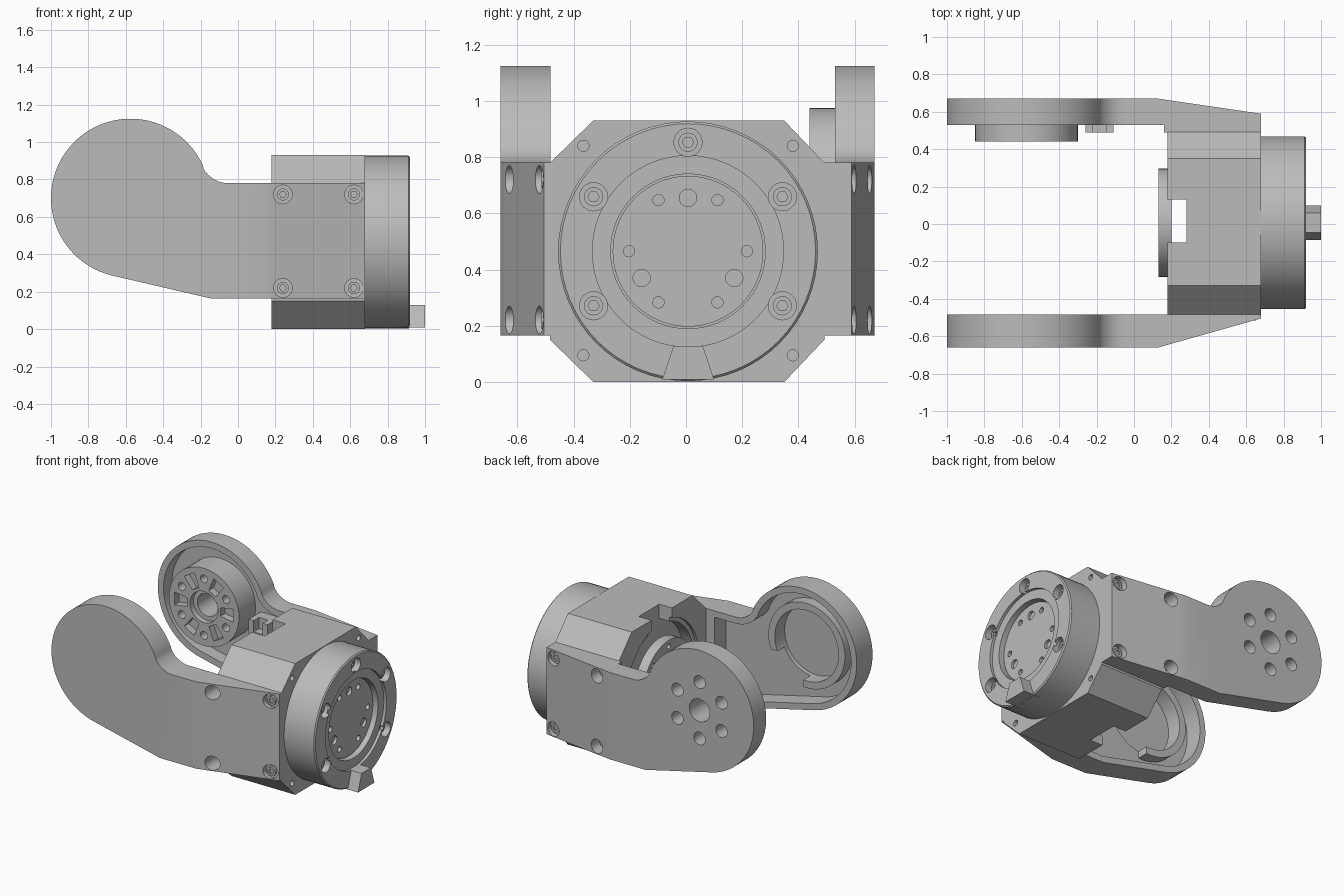
import bpy, bmesh
from math import sin, cos, pi, radians, atan2, acos, hypot

if "Cube" in bpy.data.objects:
    bpy.data.objects.remove(bpy.data.objects["Cube"], do_unlink=True)

grey = bpy.data.materials.new("machined grey")
grey.use_nodes = True
grey.diffuse_color = (0.5, 0.5, 0.5, 1)
grey.node_tree.nodes["Principled BSDF"].inputs["Base Color"].default_value = (0.5, 0.5, 0.5, 1)


def prism(name, pts, axis, a, b):
    """Extrude a flat outline along x (points are y, z) or y (points are x, z)."""
    place = (lambda p, t: (t, p[0], p[1])) if axis == "x" else (lambda p, t: (p[0], t, p[1]))
    if axis == "z":
        place = lambda p, t: (p[0], p[1], t)
    bm = bmesh.new()
    face = bm.faces.new([bm.verts.new(place(p, a)) for p in pts])
    new = bmesh.ops.extrude_face_region(bm, geom=[face])["geom"]
    for v in new:
        if isinstance(v, bmesh.types.BMVert):
            v.co["xyz".index(axis)] = b
    bmesh.ops.recalc_face_normals(bm, faces=bm.faces)
    me = bpy.data.meshes.new(name)
    bm.to_mesh(me)
    bm.free()
    me.materials.append(grey)
    ob = bpy.data.objects.new(name, me)
    bpy.context.collection.objects.link(ob)
    return ob


def arc(c, r, a0, a1, n):
    return [(c[0] + r * cos(a0 + (a1 - a0) * i / n), c[1] + r * sin(a0 + (a1 - a0) * i / n))
            for i in range(n + 1)]


def cyl(name, axis, c, r, a, b, n=48):
    return prism(name, arc(c, r, 0, 2 * pi, n)[:-1], axis, a, b)


def box(name, x0, x1, y0, y1, z0, z1):
    return prism(name, [(x0, y0), (x1, y0), (x1, y1), (x0, y1)], "z", z0, z1)


def apply(ob, mod):
    bpy.context.view_layer.objects.active = ob
    bpy.ops.object.modifier_apply(modifier=mod.name)


def combine(ob, others, operation="DIFFERENCE"):
    for other in others:
        mod = ob.modifiers.new("bool", "BOOLEAN")
        mod.operation, mod.solver, mod.object = operation, "EXACT", other
        apply(ob, mod)
        bpy.data.objects.remove(other, do_unlink=True)


def ring_pts(c, r, angles):
    return [(c[0] + r * cos(radians(a)), c[1] + r * sin(radians(a))) for a in angles]


LOBE, R = (-0.575, 0.7), 0.425
HUB = (0.007, 0.465)
TOP, LOW, FIL, FX = 0.78, 0.165, 0.155, -0.05


def arm_outline(inset, end):
    """Round lobe blended by a fillet into a straight bar."""
    touch = atan2(TOP + FIL - LOBE[1], FX - LOBE[0])
    dx, dz = -0.15 - LOBE[0], LOW - LOBE[1]
    tangent = atan2(dz, dx) - acos(R / hypot(dx, dz)) + 2 * pi
    pts = arc(LOBE, R - inset, touch, tangent, 48)
    pts += [(-0.15 + 0.11 * inset, LOW + inset), (end - inset, LOW + inset), (end - inset, TOP - inset)]
    return pts + arc((FX, TOP + FIL), FIL + inset, 1.5 * pi, pi + touch, 10)[:-1]


BOLTS = [(x, z) for x in (0.24, 0.62) for z in (0.22, 0.72)]

# Front arm: tapered bar, hollow on its inner side
front = prism("front_arm", arm_outline(0, 0.68), "y", -0.66, -0.483)
combine(front, [
    prism("taper", [(0.13, -0.66), (0.8, -0.471), (0.8, -0.8), (0.13, -0.8)], "z", 0, 1),
    prism("pocket", arm_outline(0.045, 0.16), "y", -0.61, -0.4),
    cyl("well", "y", LOBE, 0.25, -0.64, -0.5),
])
combine(front, [cyl("bore", "y", p, 0.05, -0.8, -0.5, 24) for p in BOLTS])

# C-shaped seat inside the front arm
seat = cyl("front_arm_seat", "y", LOBE, 0.30, -0.615, -0.53)
combine(seat, [cyl("seat_hole", "y", LOBE, 0.25, -0.7, -0.4),
               box("seat_gap", -0.55, -0.2, -0.7, -0.4, 0.35, 0.6)])

# Back arm: hollow, with a round output boss
back = prism("back_arm", arm_outline(0, 0.68), "y", 0.53, 0.67)
combine(back, [box("foot", 0.16, 0.68, 0.488, 0.56, LOW, TOP)], "UNION")
combine(back, [
    prism("taper", [(0.13, 0.67), (0.8, 0.572), (0.8, 0.8), (0.13, 0.8)], "z", 0, 1),
    prism("pocket", arm_outline(0.045, 0.16), "y", 0.4, 0.625),
])
combine(back, [cyl("boss", "y", LOBE, 0.275, 0.44, 0.64)], "UNION")
combine(back, [cyl("bore", "y", p, 0.05, 0.56, 0.8, 24) for p in BOLTS])
combine(back, [cyl("centre_hole", "y", LOBE, 0.08, 0.3, 0.8, 32),
               cyl("centre_step", "y", LOBE, 0.11, 0.3, 0.48, 32)])
for p in ring_pts(LOBE, 0.2, range(30, 390, 60)):
    combine(back, [cyl("hole", "y", p, 0.028, 0.3, 0.8, 16),
                   cyl("counterbore", "y", p, 0.045, 0.52, 0.8, 24)])
# Radial slots in the boss face
for k in range(6):
    a = radians(60 * k)
    u, w = (cos(a), sin(a)), (-sin(a), cos(a))
    slot = [(LOBE[0] + r * u[0] + s * w[0], LOBE[1] + r * u[1] + s * w[1])
            for r, s in ((0.13, -0.03), (0.23, -0.045), (0.23, 0.045), (0.13, 0.03))]
    combine(back, [prism("slot", slot, "y", 0.3, 0.49)])

# Cable clip on the back arm
clip = box("cable_clip", -0.26, -0.11, 0.49, 0.63, 0.56, 0.68)
combine(clip, [box("clip_gap", -0.22, -0.15, 0.4, 0.55, 0.6, 0.8)])

# Screw heads in the arm bores
for side, y0, y1 in (("front", -0.515, -0.49), ("back", 0.55, 0.58)):
    for i, p in enumerate(BOLTS):
        screw = cyl(f"{side}_arm_screw_{i}", "y", p, 0.032, y0, y1, 24)
        lo, hi = (-0.6, -0.505) if y0 < 0 else (0.57, 0.7)
        combine(screw, [cyl("socket", "y", p, 0.018, lo, hi, 6)])

# Eight-sided housing, open at the rear, notched above and below
body = prism("housing", [(-0.33, 0), (0.35, 0), (0.492, 0.15), (0.492, 0.78), (0.35, 0.93),
                         (-0.33, 0.93), (-0.484, 0.78), (-0.484, 0.15)], "x", 0.18, 0.68)
combine(body, [cyl("cavity", "x", HUB, 0.38, 0.1, 0.28),
               cyl("cavity_step", "x", HUB, 0.41, 0.1, 0.2),
               box("notch", 0.1, 0.28, -0.1, 0.13, -0.2, 1.2)])
combine(body, [cyl("pin_hole", "x", (y, z), 0.02, 0.62, 0.8, 16)
               for y in (-0.365, 0.38) for z in (0.095, 0.84)])

# Rear bearing disc and its side supports
disc = cyl("rear_disc", "x", HUB, 0.29, 0.13, 0.2)
combine(disc, [cyl("recess", "x", HUB, 0.2, 0.0, 0.165), cyl("bore", "x", HUB, 0.09, 0.0, 0.4, 32)])
combine(disc, [cyl("hole", "x", p, 0.018, 0.0, 0.165, 12)
               for p in ring_pts(HUB, 0.245, range(0, 360, 45))])
for side, y in (("front", -0.2), ("back", 0.21)):
    box(f"{side}_disc_support", 0.19, 0.3, y - 0.04, y + 0.04, 0.37, 0.56)

# Round output flange with stepped recess
flange = cyl("output_flange", "x", HUB, 0.462, 0.67, 0.92, 64)
bevel = flange.modifiers.new("edge", "BEVEL")
bevel.width, bevel.segments = 0.008, 1
bevel.limit_method, bevel.angle_limit = "ANGLE", radians(60)
apply(flange, bevel)
combine(flange, [cyl("step", "x", HUB, 0.34, 0.9, 1.1, 64),
                 cyl("recess", "x", HUB, 0.275, 0.84, 1.1, 64)])
FLANGE_BOLTS = ring_pts(HUB, 0.388, (-150, -30, 30, 90, 150))
combine(flange, [cyl("bore", "x", p, 0.05, 0.85, 1.1, 24) for p in FLANGE_BOLTS])
for i, p in enumerate(FLANGE_BOLTS):
    screw = cyl(f"flange_screw_{i}", "x", p, 0.034, 0.84, 0.885, 24)
    combine(screw, [cyl("socket", "x", p, 0.02, 0.865, 1, 6)])

# Rotating face inside the flange
face = cyl("output_face", "x", HUB, 0.268, 0.8, 0.865, 64)
combine(face, [cyl("hole", "x", p, 0.02, 0.82, 1, 16) for p in ring_pts(HUB, 0.21, range(0, 360, 60))])
combine(face, [cyl("pin", "x", p, 0.031, 0.845, 1, 20) for p in ring_pts(HUB, 0.19, (90, 210, 330))])

# Stop tab at the foot of the flange
prism("stop_tab", [(-0.085, 0.008), (0.1, 0.008), (0.06, 0.128), (-0.045, 0.128)], "x", 0.88, 1.0)

# Smooth curved walls, keep edges crisp
bpy.ops.object.select_all(action="DESELECT")
for ob in bpy.context.scene.objects:
    if ob.type == "MESH" and grey.name in ob.data.materials:
        ob.select_set(True)
        bpy.context.view_layer.objects.active = ob
bpy.ops.object.shade_smooth_by_angle(angle=radians(25))
